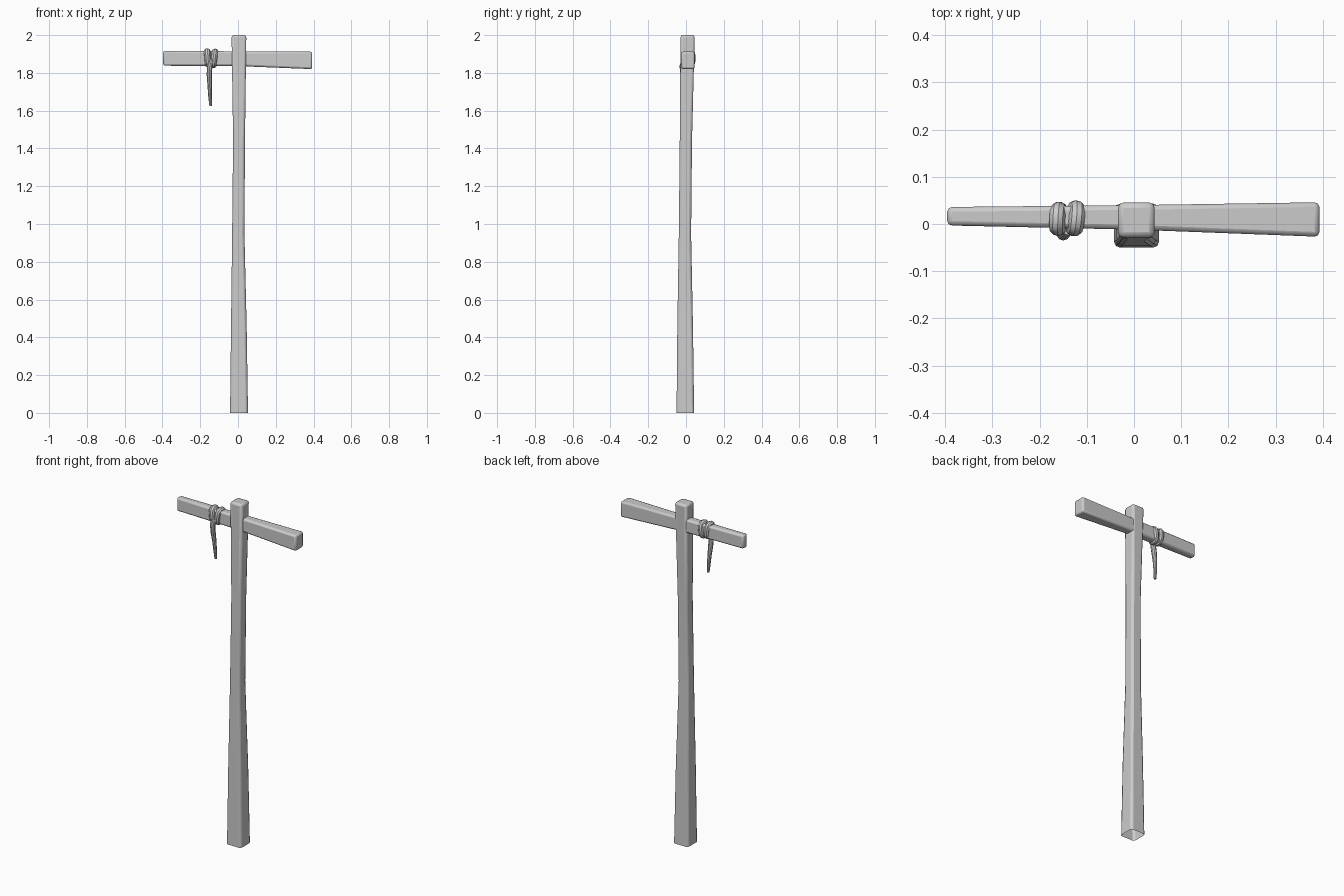
import bpy, bmesh, math

if "Cube" in bpy.data.objects:
    bpy.data.objects.remove(bpy.data.objects["Cube"])


def finish(obj):
    bpy.ops.object.select_all(action='DESELECT')
    obj.select_set(True)
    bpy.context.view_layer.objects.active = obj
    bpy.ops.object.shade_smooth_by_angle(angle=math.radians(35))


def beam(name, sections, place, bevel, cap_start=True):
    """Loft rectangles (t, a_min, a_max, b_min, b_max), then round the edges."""
    bm = bmesh.new()
    rings = []
    for t, a0, a1, b0, b1 in sections:
        corners = [(a0, b0), (a1, b0), (a1, b1), (a0, b1)]
        rings.append([bm.verts.new(place(t, a, b)) for a, b in corners])
    for r, s in zip(rings, rings[1:]):
        for i in range(4):
            j = (i + 1) % 4
            bm.faces.new((r[i], r[j], s[j], s[i]))
    if cap_start:
        bm.faces.new(rings[0][::-1])
    bm.faces.new(rings[-1])
    bmesh.ops.recalc_face_normals(bm, faces=bm.faces)
    mesh = bpy.data.meshes.new(name)
    bm.to_mesh(mesh)
    bm.free()
    obj = bpy.data.objects.new(name, mesh)
    bpy.context.collection.objects.link(obj)
    mod = obj.modifiers.new("rounded_edges", 'BEVEL')
    mod.width = bevel
    mod.segments = 2
    mod.limit_method = 'ANGLE'
    mod.angle_limit = math.radians(30)
    finish(obj)
    return obj


def rope(name, points, cyclic=False):
    """Tube along points (x, y, z, radius)."""
    cu = bpy.data.curves.new(name, 'CURVE')
    cu.dimensions = '3D'
    cu.bevel_depth = 1.0
    cu.bevel_resolution = 3
    cu.use_fill_caps = True
    sp = cu.splines.new('POLY')
    sp.points.add(len(points) - 1)
    for p, (x, y, z, r) in zip(sp.points, points):
        p.co = (x, y, z, 1)
        p.radius = r
    sp.use_cyclic_u = cyclic
    obj = bpy.data.objects.new(name, cu)
    bpy.context.collection.objects.link(obj)
    bpy.ops.object.select_all(action='DESELECT')
    obj.select_set(True)
    bpy.context.view_layer.objects.active = obj
    bpy.ops.object.convert(target='MESH')
    finish(bpy.context.view_layer.objects.active)


def wrap(name, x, y, z, hy, hz, lean_y, lean_z, r):
    """Rope loop following a rounded rectangle around the crossbar."""
    pts = []
    n = 24
    for i in range(n):
        a = 2 * math.pi * i / n
        c, s = math.cos(a), math.sin(a)
        u = math.copysign(abs(c) ** 0.65, c)
        v = math.copysign(abs(s) ** 0.65, s)
        pts.append((x + lean_y * u + lean_z * v, y + hy * u, z + hz * v, r))
    rope(name, pts, True)


# Slightly bent post, open underneath
beam("post", [
    (0.0, -0.042, 0.053, -0.050, 0.043),
    (0.45, -0.037, 0.046, -0.046, 0.037),
    (0.95, -0.031, 0.034, -0.038, 0.027),
    (1.45, -0.026, 0.037, -0.033, 0.032),
    (2.0, -0.034, 0.044, -0.029, 0.046),
], lambda t, a, b: (a, b, t), 0.012, cap_start=False)

# Crossbar, thicker towards the right
beam("crossbar", [
    (-0.396, -0.003, 0.036, 1.838, 1.917),
    (0.0, -0.012, 0.040, 1.836, 1.914),
    (0.393, -0.027, 0.046, 1.820, 1.912),
], lambda t, a, b: (t, a, b), 0.010)

# Two rope wraps and the hanging end
wrap("rope_wrap_left", -0.160, 0.011, 1.879, 0.019, 0.034, 0.001, -0.003, 0.0175)
wrap("rope_wrap_right", -0.125, 0.012, 1.877, 0.021, 0.034, 0.002, 0.004, 0.0175)
rope("rope_end", [
    (-0.140, -0.012, 1.870, 0.012),
    (-0.150, -0.020, 1.835, 0.015),
    (-0.152, -0.014, 1.790, 0.0145),
    (-0.150, -0.005, 1.730, 0.012),
    (-0.148, 0.000, 1.675, 0.010),
    (-0.145, 0.001, 1.625, 0.007),
])
